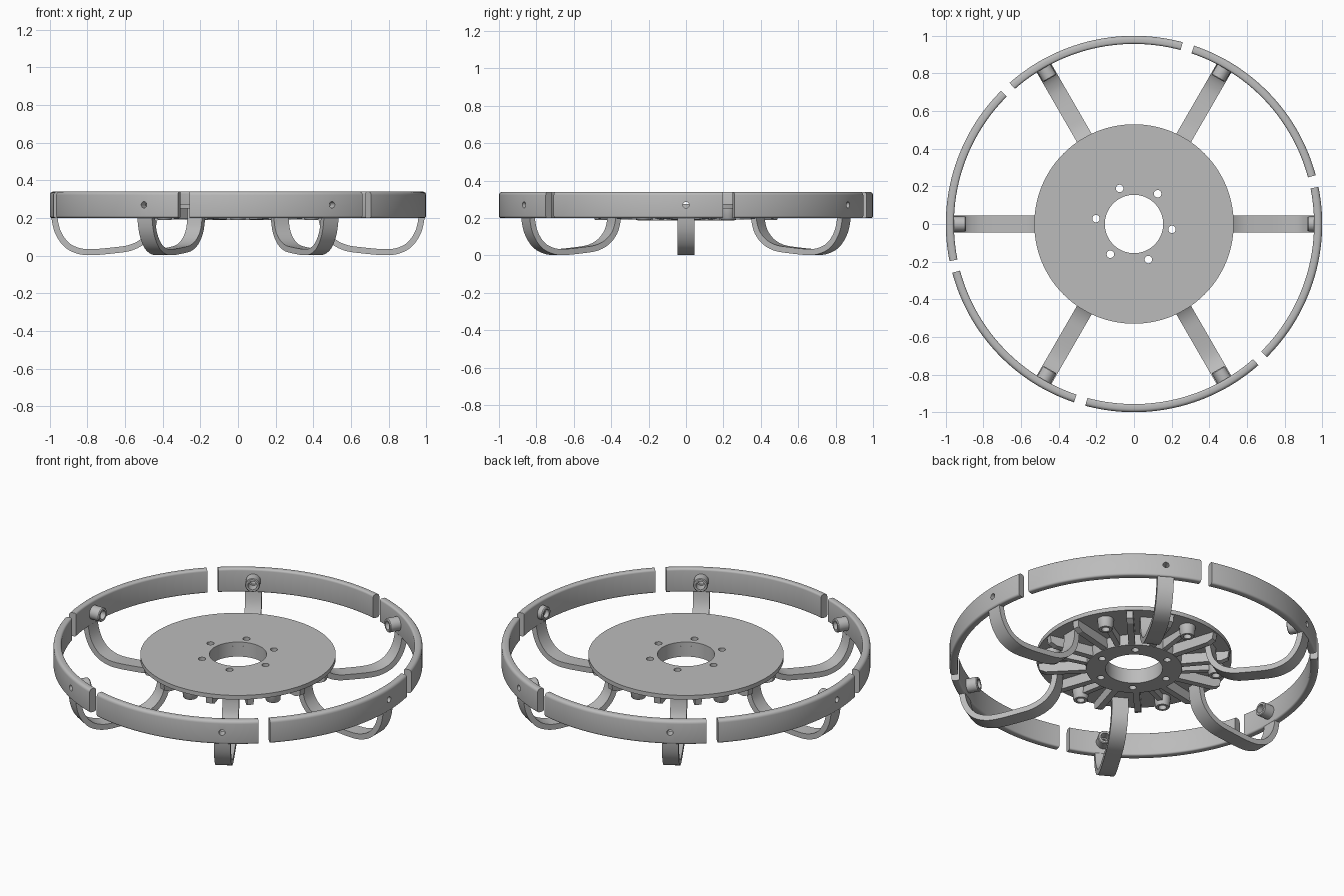
import bpy, bmesh
from math import radians, pi, cos, sin
from mathutils import Matrix, Vector

if "Cube" in bpy.data.objects:
    bpy.data.objects.remove(bpy.data.objects["Cube"])

grey = bpy.data.materials.new("plain grey")
grey.use_nodes = True
grey.diffuse_color = (0.5, 0.5, 0.5, 1)
grey.node_tree.nodes["Principled BSDF"].inputs["Base Color"].default_value = (0.5, 0.5, 0.5, 1)


def turn(deg):
    return Matrix.Rotation(radians(deg), 4, "Z")


def finish(name, bm, matrix=Matrix()):
    bmesh.ops.transform(bm, matrix=matrix, verts=bm.verts)
    bmesh.ops.recalc_face_normals(bm, faces=bm.faces)
    mesh = bpy.data.meshes.new(name)
    bm.to_mesh(mesh)
    bm.free()
    mesh.materials.append(grey)
    ob = bpy.data.objects.new(name, mesh)
    bpy.context.collection.objects.link(ob)
    return ob


def smooth(ob):
    bpy.ops.object.select_all(action="DESELECT")
    ob.select_set(True)
    bpy.context.view_layer.objects.active = ob
    bpy.ops.object.shade_smooth_by_angle(angle=radians(35))


def sweep(name, profile, start=0, end=360, steps=96, matrix=Matrix()):
    """Turn a closed (radius, height) profile about z."""
    bm = bmesh.new()
    full = end - start >= 360
    rows = []
    for i in range(steps if full else steps + 1):
        a = radians(start + (end - start) * i / steps)
        rows.append([bm.verts.new((r * cos(a), r * sin(a), z)) for r, z in profile])
    n = len(profile)
    for i in range(steps):
        p, q = rows[i], rows[(i + 1) % len(rows)]
        for j in range(n):
            k = (j + 1) % n
            bm.faces.new((p[j], q[j], q[k], p[k]))
    if not full:
        bm.faces.new(rows[0])
        bm.faces.new(rows[-1])
    return finish(name, bm, matrix)


def prism(name, outline, width, matrix):
    """Extrude an (x, z) outline across y."""
    bm = bmesh.new()
    face = bm.faces.new([bm.verts.new((x, -width / 2, z)) for x, z in outline])
    out = bmesh.ops.extrude_face_region(bm, geom=[face])["geom"]
    verts = [v for v in out if isinstance(v, bmesh.types.BMVert)]
    bmesh.ops.translate(bm, verts=verts, vec=(0, width, 0))
    return finish(name, bm, matrix)


def cutter(name, radius, depth, matrices):
    bm = bmesh.new()
    for m in matrices:
        bmesh.ops.create_cone(bm, cap_ends=True, segments=24, radius1=radius,
                              radius2=radius, depth=depth, matrix=m)
    ob = finish(name, bm)
    ob.hide_render = True
    return ob


def cut(ob, tool):
    mod = ob.modifiers.new("holes", "BOOLEAN")
    mod.operation, mod.solver, mod.object = "DIFFERENCE", "EXACT", tool
    bpy.context.view_layer.objects.active = ob
    bpy.ops.object.modifier_apply(modifier=mod.name)


def spline(points, steps=6):
    """Smooth path through the points."""
    pts = [Vector(p) for p in points]
    pts = [2 * pts[0] - pts[1]] + pts + [2 * pts[-1] - pts[-2]]
    path = []
    for a, b, c, d in zip(pts, pts[1:], pts[2:], pts[3:]):
        for i in range(steps):
            t = i / steps
            path.append(0.5 * (2 * b + (c - a) * t + (2 * a - 5 * b + 4 * c - d) * t * t
                               + (3 * b - a - 3 * c + d) * t ** 3))
    return path + [pts[-2]]


def ribbon(path, half):
    """Outline of a strip of even thickness along a path."""
    left, right = [], []
    for i, p in enumerate(path):
        t = (path[min(i + 1, len(path) - 1)] - path[max(i - 1, 0)]).normalized()
        n = Vector((-t.y, t.x)) * half
        left.append(p + n)
        right.append(p - n)
    return left + right[::-1]


SPOKES = range(0, 360, 60)
sideways = Matrix.Rotation(-pi / 2, 4, "Y")  # z axis points towards the hub

# Hole cutters
screw_tool = cutter("screw_cutter", 0.017, 0.2, [
    turn(a) @ Matrix.Translation((0.98, 0, 0.27)) @ sideways for a in SPOKES])
bolt_tool = cutter("bolt_cutter", 0.02, 0.4, [
    turn(a + 52) @ Matrix.Translation((0.204, 0, 0.24)) for a in SPOKES])

# Disc and hub ring
disc = sweep("disc", [(0.155, 0.25), (0.53, 0.25), (0.53, 0.275), (0.155, 0.275)], steps=120)
hub = sweep("hub_ring", [(0.155, 0.188), (0.26, 0.188), (0.265, 0.251), (0.155, 0.251)])
for ob in (disc, hub):
    cut(ob, bolt_tool)
    smooth(ob)

# Rim profile with rounded corners
rim = []
for cx, cz, first, r in ((0.988, 0.212, -90, 0.012), (0.982, 0.322, 0, 0.018),
                         (0.969, 0.328, 90, 0.012), (0.967, 0.21, 180, 0.01)):
    for i in range(5):
        a = radians(first + 22.5 * i)
        rim.append((cx + r * cos(a), cz + r * sin(a)))

# Spoke path from the rim, down, and up to the disc
arm_path = spline([(0.976, 0.29), (0.975, 0.2), (0.955, 0.12), (0.91, 0.057), (0.85, 0.026),
                   (0.78, 0.018), (0.66, 0.028), (0.575, 0.041), (0.51, 0.073),
                   (0.465, 0.125), (0.445, 0.19), (0.44, 0.26)])
arm_outline = ribbon(arm_path, 0.016)
rib_outline = [(0.24, 0.19), (0.48, 0.195), (0.515, 0.21), (0.522, 0.255), (0.24, 0.255)]
web_outline = [(0.24, 0.19), (0.42, 0.215), (0.42, 0.255), (0.24, 0.255)]

for a in SPOKES:
    # Rim segment, with gaps between neighbours
    seg = sweep("rim_segment", rim, a - 45.0, a + 11.4, 40)
    arm = prism("spoke", arm_outline, 0.09, turn(a))
    for ob in (seg, arm):
        cut(ob, screw_tool)
        smooth(ob)

    # Hollow screw socket on the inside of the rim
    reach = 0.04 if a == 0 else 0.07
    smooth(sweep("screw_socket", [(0.017, 0), (0.04, 0), (0.04, reach - 0.005),
                                  (0.036, reach), (0.025, reach), (0.025, 0.015), (0.017, 0.015)],
                 steps=32, matrix=turn(a) @ Matrix.Translation((0.963, 0, 0.27)) @ sideways))

    # Stiffening ribs under the disc
    for side in (-12.5, 12.5):
        prism("rib", rib_outline, 0.036, turn(a + side))
    prism("boss_web", web_outline, 0.03, turn(a + 30))

    # Hollow boss under the disc
    smooth(sweep("boss", [(0.022, 0.19), (0.036, 0.19), (0.04, 0.195), (0.045, 0.255),
                          (0.001, 0.255), (0.001, 0.225), (0.022, 0.225)],
                 steps=32, matrix=turn(a + 30) @ Matrix.Translation((0.45, 0, 0))))

# Remove the used cutters
for tool in (screw_tool, bolt_tool):
    bpy.data.objects.remove(tool)
